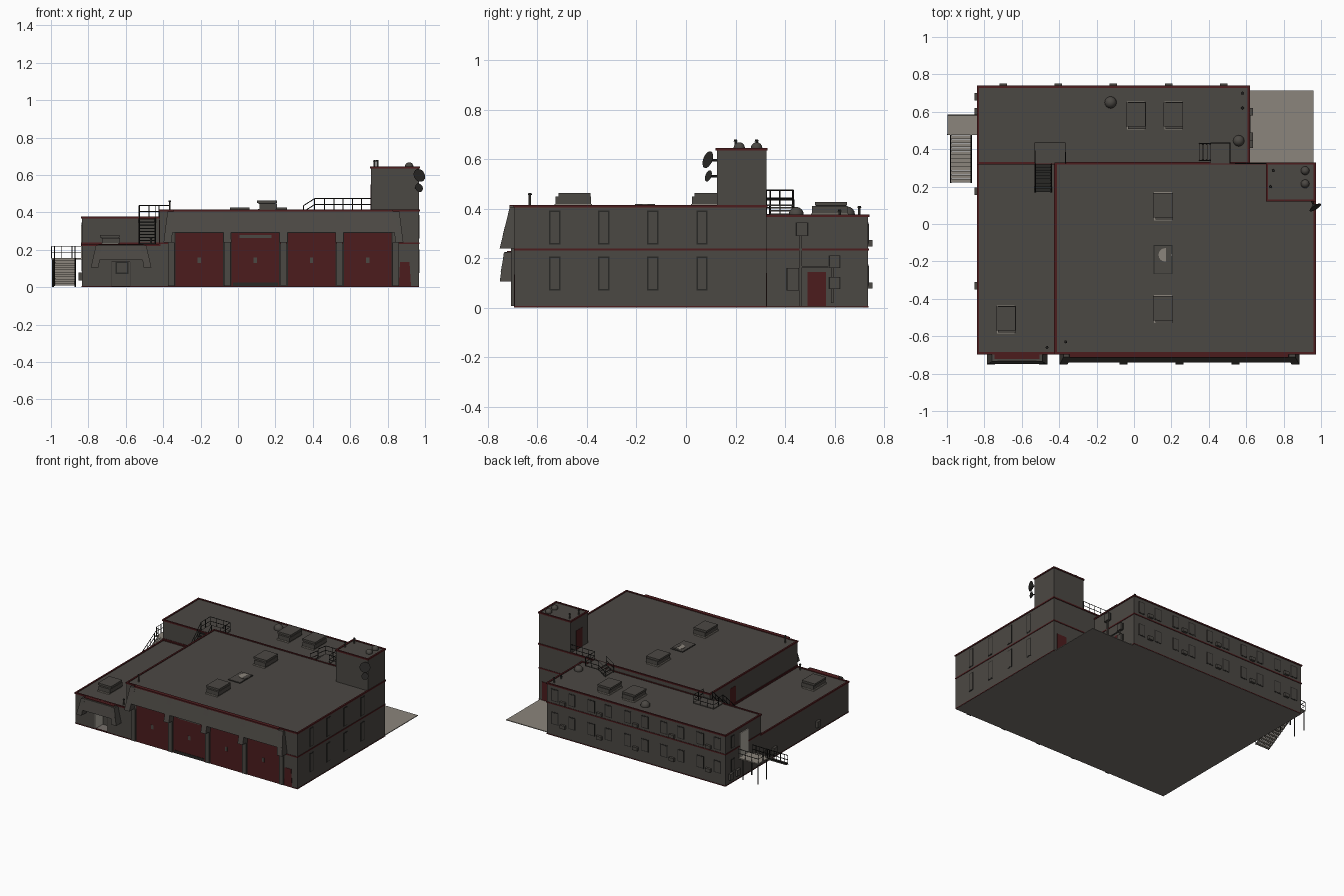
import bpy, bmesh, math
from mathutils import Vector, Matrix

default_cube = bpy.data.objects.get("Cube")
if default_cube:
    bpy.data.objects.remove(default_cube, do_unlink=True)


def make_material(name, red, green, blue):
    material = bpy.data.materials.new(name)
    material.use_nodes = True
    colour = (red, green, blue, 1)
    material.diffuse_color = colour
    material.node_tree.nodes["Principled BSDF"].inputs["Base Color"].default_value = colour
    return material


WALL = make_material("warm grey wall", .071, .065, .057)
RED = make_material("dark red paint", .072, .0115, .0125)
METAL = make_material("dark metal", .022, .021, .019)
PALE = make_material("pale concrete", .26, .235, .2)
SLAB = make_material("grey foundation", .18, .163, .146)
LIGHT = make_material("light door panel", .45, .42, .37)

# Shared building lines
LEFT, SPLIT, TOWER_LEFT, WING_RIGHT, RIGHT = -.835, -.42, .71, .615, .967
FRONT, TOWER_FRONT, MIDDLE, BACK = -.692, .125, .324, .735
LOW_ROOF, WING_ROOF, MAIN_ROOF, TOWER_ROOF = .225, .372, .41, .64
FLOOR_LINE = .235
ENTRY_LEFT, ENTRY_RIGHT, ENTRY_BACK, ENTRY_TOP = -.68, -.575, -.6, .135


def add_mesh(name, material, mesh_builder):
    mesh = bpy.data.meshes.new(name)
    bm = bmesh.new()
    mesh_builder(bm)
    bmesh.ops.recalc_face_normals(bm, faces=bm.faces)
    bm.to_mesh(mesh)
    bm.free()
    mesh.materials.append(material)
    obj = bpy.data.objects.new(name, mesh)
    bpy.context.collection.objects.link(obj)
    return obj


def taper(name, material, bottom_x, bottom_y, bottom_z, top_x, top_y, top_z):
    """Block whose top rectangle may differ from its bottom rectangle."""
    def build(bm):
        rings = []
        for xs, ys, z in ((bottom_x, bottom_y, bottom_z), (top_x, top_y, top_z)):
            corners = ((xs[0], ys[0]), (xs[1], ys[0]), (xs[1], ys[1]), (xs[0], ys[1]))
            rings.append([bm.verts.new((x, y, z)) for x, y in corners])
        low, high = rings
        bm.faces.new(low)
        bm.faces.new(high)
        for i in range(4):
            j = (i + 1) % 4
            bm.faces.new((low[i], low[j], high[j], high[i]))
    return add_mesh(name, material, build)


def box(name, material, xs, ys, zs):
    return taper(name, material, xs, ys, zs[0], xs, ys, zs[1])


def span(centre, width):
    return (centre - width / 2, centre + width / 2)


def cone(name, material, centre, radius, top_radius, height, direction=(0, 0, 1), sides=16):
    turn = Vector((0, 0, 1)).rotation_difference(Vector(direction)).to_matrix().to_4x4()
    def build(bm):
        bmesh.ops.create_cone(bm, cap_ends=True, segments=sides, radius1=radius,
                              radius2=top_radius, depth=height,
                              matrix=Matrix.Translation(centre) @ turn)
    return add_mesh(name, material, build)


def dome(name, centre, radius):
    def build(bm):
        bmesh.ops.create_uvsphere(bm, u_segments=16, v_segments=8, radius=radius,
                                  matrix=Matrix.Translation(centre))
    obj = add_mesh(name, WALL, build)
    for polygon in obj.data.polygons:
        polygon.use_smooth = True


def tubes(name, paths, radius=.0025):
    curve = bpy.data.curves.new(name, "CURVE")
    curve.dimensions = "3D"
    curve.bevel_depth = radius
    curve.bevel_resolution = 0
    for path in paths:
        spline = curve.splines.new("POLY")
        spline.points.add(len(path) - 1)
        for point, place in zip(spline.points, path):
            point.co = (*place, 1)
    curve.materials.append(METAL)
    obj = bpy.data.objects.new(name, curve)
    bpy.context.collection.objects.link(obj)


def railing(name, path, height=.064):
    """Two rails along a floor path, with evenly spaced posts."""
    points = [Vector(p) for p in path]
    up = Vector((0, 0, height))
    paths = [[p + up for p in points], [p + up / 2 for p in points]]
    for start, end in zip(points, points[1:]):
        count = max(1, round((end - start).length / .05))
        for i in range(count + 1):
            foot = start.lerp(end, i / count)
            paths.append([foot, foot + up])
    tubes(name, paths)


def edge_trim(name, xs, ys, z, height=.01, lip=.005, width=.012):
    """Red band around the rim of a rectangular block."""
    outer_x, outer_y = (xs[0] - lip, xs[1] + lip), (ys[0] - lip, ys[1] + lip)
    zs = (z - height / 2, z + height / 2)
    for y in (outer_y[0], outer_y[1] - width):
        box(name, RED, outer_x, (y, y + width), zs)
    for x in (outer_x[0], outer_x[1] - width):
        box(name, RED, (x, x + width), outer_y, zs)


def window(name, side, wall, along, width, zs):
    """Framed pane on a wall facing +x, -x or +y."""
    border = .006
    for label, material, inset, depth in (("frame", METAL, 0, .002), ("pane", WALL, border, .003)):
        across = span(along, width - inset * 2)
        heights = (zs[0] + inset, zs[1] - inset)
        if side == "back":
            box(name + "_" + label, material, across, (wall, wall + depth), heights)
        else:
            out = depth if side == "right" else -depth
            box(name + "_" + label, material, sorted((wall, wall + out)), across, heights)


# Main volumes and their trims
volumes = (("garage_hall", (SPLIT, RIGHT), (FRONT, MIDDLE), MAIN_ROOF),
           ("office_annex", (LEFT, SPLIT), (FRONT, MIDDLE), LOW_ROOF),
           ("rear_wing", (LEFT, WING_RIGHT), (MIDDLE, BACK), WING_ROOF),
           ("tower", (TOWER_LEFT, RIGHT), (TOWER_FRONT, MIDDLE), TOWER_ROOF))
for name, xs, ys, roof in volumes:
    edge_trim(name + "_roof_trim", xs, ys, roof)
    if name != "office_annex":
        box(name, WALL, xs, ys, (.002, roof))
        edge_trim(name + "_floor_line", xs, ys, FLOOR_LINE, .009, .003)
    if name != "tower":
        edge_trim(name + "_base_trim", xs, ys, .004, .006, .002)

# Annex walls around a recessed entrance with light sides
box("annex_body", WALL, (LEFT, SPLIT), (ENTRY_BACK, MIDDLE), (.002, LOW_ROOF))
box("annex_lintel", WALL, (LEFT, SPLIT), (FRONT, ENTRY_BACK), (ENTRY_TOP, LOW_ROOF))
for start, end, edge, inward in ((LEFT, ENTRY_LEFT, ENTRY_LEFT, .003),
                                 (ENTRY_RIGHT, SPLIT, ENTRY_RIGHT, -.003)):
    box("annex_front_wall", WALL, (start, end), (FRONT, ENTRY_BACK), (.002, ENTRY_TOP))
    box("entrance_side", LIGHT, sorted((edge, edge + inward)), (FRONT, ENTRY_BACK),
        (.003, ENTRY_TOP))

# Foundation and paved yard
box("hall_foundation", SLAB, (LEFT, RIGHT), (FRONT, MIDDLE), (0, .002))
box("wing_foundation", SLAB, (LEFT, WING_RIGHT), (MIDDLE, BACK), (0, .002))
box("yard_foundation", SLAB, (WING_RIGHT, .96), (MIDDLE, .715), (0, .002))
box("paved_yard", PALE, (WING_RIGHT, .96), (MIDDLE, .715), (.002, .005))

# Garage doors, pillars and sloped canopy
for i in range(4):
    centre = -.207 + i * .3
    box("garage_door_frame", METAL, span(centre, .264), (FRONT - .004, FRONT), (.006, .295))
    box("garage_door", RED, span(centre, .254), (FRONT - .006, FRONT), (.006, .29))
    box("door_badge", WALL, span(centre, .018), (FRONT - .007, FRONT), span(.145, .03))
    if i == 1:
        box("door_gap", METAL, span(centre, .24), (FRONT - .009, FRONT), (.006, .026))
        box("worn_strip", WALL, span(centre, .17), (FRONT - .008, FRONT), (.264, .28))
taper("garage_canopy", WALL, (-.375, .87), (-.74, FRONT), .292,
      (-.345, .826), (-.71, FRONT), MAIN_ROOF)
box("garage_canopy_trim", RED, (-.345, .826), (-.713, FRONT), span(MAIN_ROOF, .01))
for i in range(5):
    centre = -.357 + i * .3
    lean = (i == 4) * .02 - (i == 0) * .02
    taper("canopy_rib", WALL, span(centre + lean, .042), (-.752, FRONT), .24,
          span(centre, .04), (-.712, FRONT), MAIN_ROOF - .006)
    box("door_pillar", WALL, span(centre, .034), (FRONT - .014, FRONT), (.006, .24))
taper("front_small_door", RED, (.86, .925), (FRONT - .003, FRONT), .006,
      (.866, .917), (FRONT - .003, FRONT), .135)

# Annex entrance canopy
taper("entrance_canopy", WALL, (-.775, -.475), (-.748, FRONT), .145,
      (-.75, -.5), (-.733, FRONT), LOW_ROOF)
box("entrance_canopy_top", RED, (-.745, -.505), (-.722, FRONT), span(LOW_ROOF, .008))
for outer, inner in ((-.787, -.745), (-.463, -.505)):
    taper("entrance_rib", WALL, sorted((outer, inner)), (-.752, FRONT), .105,
          span(inner, .03), (-.735, FRONT), LOW_ROOF - .002)
box("entrance_frame", METAL, span(-.62, .07), (ENTRY_BACK - .003, ENTRY_BACK), (.07, ENTRY_TOP))
box("entrance_pane", WALL, span(-.62, .054), (ENTRY_BACK - .005, ENTRY_BACK), (.078, .13))

# Windows on the right side and the rear
for bottom in (.07, .255):
    for i in range(4):
        window("side_window", "right", RIGHT, -.53 + i * .198, .045, (bottom, bottom + .137))
for bottom in (.085, .255):
    for i in range(5):
        centre = -.7 + i * .295
        for offset in (-.07, .07):
            window("rear_window", "back", BACK, centre + offset, .058, (bottom, bottom + .09))
        box("rear_air_unit", WALL, span(centre, .04), (BACK, .752), span(bottom + .005, .025))
    window("wing_window", "left", LEFT, .65, .04, (bottom, bottom + .09))
for y in (.6, .68, .175, -.33):
    box("left_air_unit", WALL, (-.853, LEFT), span(y, .04), (.035, .08))

# Small doors
box("yard_door", RED, (WING_RIGHT, .618), (.49, .565), (.005, .145))
box("hall_rear_door", RED, (.86, .94), (MIDDLE, .327), (.005, .14))
box("tower_roof_door", RED, (TOWER_LEFT - .002, TOWER_LEFT), (.19, .26), (MAIN_ROOF, .55))
box("annex_roof_door", RED, (SPLIT - .002, SPLIT), (.02, .09), (LOW_ROOF, .36))
box("balcony_door", LIGHT, (LEFT - .005, LEFT), (.475, .57), (.157, .33))

# Utility boxes and conduits by the yard
for y, width, zs in ((.432, .05, (.07, .16)), (.468, .045, (.29, .345)),
                     (.6, .042, (.16, .21)), (.6, .042, (.075, .125))):
    wide = span(y, width)
    box("utility_box_back", METAL, (WING_RIGHT, .62), span(y, width + .006), zs)
    box("utility_box", WALL, (WING_RIGHT, .635), wide, zs)
for y, zs in ((.464, (.006, .29)), (.59, (.02, .16))):
    box("conduit", WALL, (WING_RIGHT, .622), span(y, .01), zs)
box("cross_conduit", WALL, (WING_RIGHT, .622), (.464, .59), span(.165, .006))

# Rooftop units on pale curbs
for x, y, roof in ((.155, .095, MAIN_ROOF), (.155, -.455, MAIN_ROOF), (-.685, -.51, LOW_ROOF),
                   (.01, .58, WING_ROOF), (.21, .58, WING_ROOF)):
    box("unit_curb", PALE, span(x, .094), span(y, .15), (roof, roof + .008))
    box("unit_body", WALL, span(x + .006, .094), span(y, .142), (roof + .008, roof + .038))
    box("unit_seam", METAL, span(x, .09), span(y + .005, .12), (roof + .036, roof + .04))
    box("unit_lid", WALL, span(x, .105), span(y + .005, .13), (roof + .04, roof + .054))
box("hatch_frame", METAL, span(.155, .1), span(-.19, .155), (MAIN_ROOF, MAIN_ROOF + .003))
box("hatch_panel", WALL, span(.155, .092), span(-.19, .147), (MAIN_ROOF, MAIN_ROOF + .005))
cone("hatch_light", PALE, (.167, -.165, MAIN_ROOF + .005), .036, .036, .004)
box("hatch_cover", WALL, (.172, .201), span(-.165, .08), (MAIN_ROOF, MAIN_ROOF + .008))

# Vents, pipes and dishes
for x, y, radius, roof in ((-.125, .65, .032, WING_ROOF), (.56, .445, .03, WING_ROOF),
                           (.915, .285, .023, TOWER_ROOF), (.915, .215, .023, TOWER_ROOF)):
    dome("round_vent", (x, y, roof + .005), radius)
for x, y, roof, height in ((-.365, -.63, MAIN_ROOF, .05), (-.465, -.66, LOW_ROOF, .04),
                           (.73, .2, TOWER_ROOF, .035), (.745, .285, TOWER_ROOF, .035),
                           (.58, .7, WING_ROOF, .035), (.58, .62, WING_ROOF, .02)):
    cone("vent_pipe", WALL, (x, y, roof + height / 2), .005, .005, height, sides=8)
    cone("vent_cap", METAL, (x, y, roof + height), .008, .006, .008, sides=8)
for z, radius in ((.595, .036), (.53, .024)):
    cone("dish", METAL, (.965, .095, z), radius / 4, radius, radius / 2, (.5, -.8, .3))
    tubes("dish_arm", [[(.95, TOWER_FRONT, z), (.965, .095, z)]], .005)


def stairs(name, material, start, end, width, steps, thickness=.006):
    """Treads from the top point to the bottom point, with side stringers."""
    top, bottom = Vector(start), Vector(end)
    run = bottom - top
    along_y = abs(run.y) > abs(run.x)
    tread = max(abs(run.x), abs(run.y)) / steps
    for i in range(steps):
        p = top.lerp(bottom, (i + .5) / steps)
        size = (width, tread * .9) if along_y else (tread * .9, width)
        box(name + "_tread", material, span(p.x, size[0]), span(p.y, size[1]),
            span(p.z, thickness))
    side = Vector((width / 2, 0, 0)) if along_y else Vector((0, width / 2, 0))
    for offset in (-side, side):
        tubes(name + "_stringer", [[top + offset, bottom + offset]], .004)
        railing(name + "_rail", [top + offset, bottom + offset])


# Outside balcony and stair on the left
DECK = .155
box("balcony_deck", PALE, (-.997, LEFT), (.475, .585), (DECK - .008, DECK))
railing("balcony_rail", [(LEFT, .583, DECK), (-.996, .583, DECK), (-.996, .477, DECK)])
tubes("balcony_posts", [[(x, y, 0), (x, y, DECK)] for x in (-.99, -.87) for y in (.48, .58)], .005)
stairs("balcony_stair", PALE, (-.926, .475, DECK), (-.926, .22, .008), .11, 12, .0125)

# Roof landings and their stairs
box("annex_landing", WALL, (-.53, -.365), (MIDDLE, .435), (WING_ROOF, WING_ROOF + .006))
railing("annex_landing_rail", [(-.53, MIDDLE, WING_ROOF), (-.53, .435, WING_ROOF),
                               (-.367, .435, WING_ROOF), (-.367, MIDDLE, WING_ROOF)])
stairs("annex_stair", METAL, (-.485, MIDDLE, WING_ROOF), (-.485, .17, LOW_ROOF), .085, 9)
box("hall_landing", WALL, (.41, .515), (MIDDLE, .435), (MAIN_ROOF, MAIN_ROOF + .006))
railing("hall_landing_rail", [(.41, .433, MAIN_ROOF), (.513, .433, MAIN_ROOF),
                              (.513, MIDDLE, MAIN_ROOF), (TOWER_LEFT, MIDDLE, MAIN_ROOF)])
stairs("hall_stair", WALL, (.41, .385, MAIN_ROOF), (.35, .385, WING_ROOF), .09, 3)
